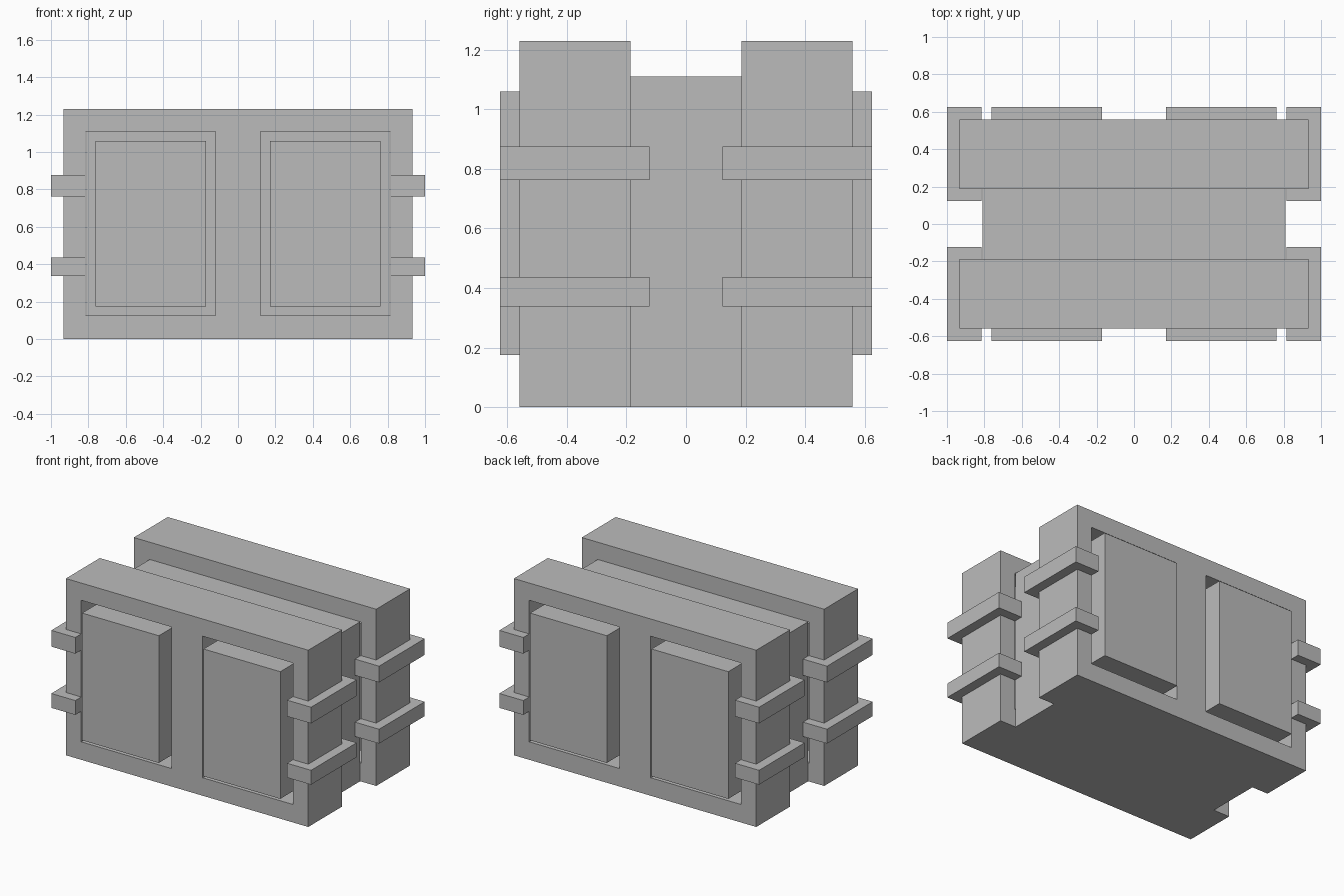
import bpy
import bmesh

cube = bpy.data.objects.get("Cube")
if cube:
    bpy.data.objects.remove(cube, do_unlink=True)

# One plain grey for the whole model
GREY = (0.5, 0.5, 0.5, 1.0)
grey = bpy.data.materials.new("plain_grey")
grey.diffuse_color = GREY
grey.use_nodes = True
grey.node_tree.nodes["Principled BSDF"].inputs["Base Color"].default_value = GREY


def add_object(name, bm):
    bmesh.ops.recalc_face_normals(bm, faces=bm.faces)
    mesh = bpy.data.meshes.new(name)
    bm.to_mesh(mesh)
    bm.free()
    mesh.materials.append(grey)
    obj = bpy.data.objects.new(name, mesh)
    bpy.context.collection.objects.link(obj)
    return obj


def box(name, xs, ys, zs):
    """Box between the given limits on each axis."""
    bm = bmesh.new()
    bmesh.ops.create_cube(bm, size=1)
    for v in bm.verts:
        for i, lim in enumerate((xs, ys, zs)):
            v.co[i] = max(lim) if v.co[i] > 0 else min(lim)
    return add_object(name, bm)


def frame(name, xs, zs, y_out, y_in):
    """Slab over a grid of x and z cuts, left open in its odd cells."""
    bm = bmesh.new()
    rows = [[bm.verts.new((x, y_out, z)) for x in xs] for z in zs]
    for j in range(len(zs) - 1):
        for i in range(len(xs) - 1):
            if not (i % 2 and j % 2):
                bm.faces.new((rows[j][i], rows[j][i + 1],
                              rows[j + 1][i + 1], rows[j + 1][i]))
    result = bmesh.ops.extrude_face_region(bm, geom=bm.faces[:], use_keep_orig=True)
    for v in result["geom"]:
        if isinstance(v, bmesh.types.BMVert):
            v.co.y = y_in
    return add_object(name, bm)


CORE_Y, FRAME_Y, OUTER_Y = 0.187, 0.56, 0.625
OPEN_X, CORE_TOP = 0.815, 1.11

# Central body joining the two frames
box("core", (-0.81, 0.81), (-CORE_Y, CORE_Y), (0, CORE_TOP))

for end, sy in (("front", -1), ("back", 1)):
    # Thick frame with two rectangular openings
    frame(f"{end}_frame", (-0.933, -OPEN_X, -0.12, 0.12, OPEN_X, 0.933),
          (0, 0.125, CORE_TOP, 1.23), sy * FRAME_Y, sy * CORE_Y)

    for side, sx in (("left", 1), ("right", -1)):
        # Raised panel standing in each opening
        box(f"{end}_{side}_panel", (sx * 0.172, sx * 0.763),
            (sy * CORE_Y, sy * OUTER_Y), (0.175, 1.06))

        # Two clamp bars wrapped round each end of the frame
        for level, zs in (("lower", (0.337, 0.437)), ("upper", (0.763, 0.876))):
            box(f"{end}_{side}_{level}_clamp", (sx * OPEN_X, sx),
                (sy * 0.123, sy * OUTER_Y), zs)
